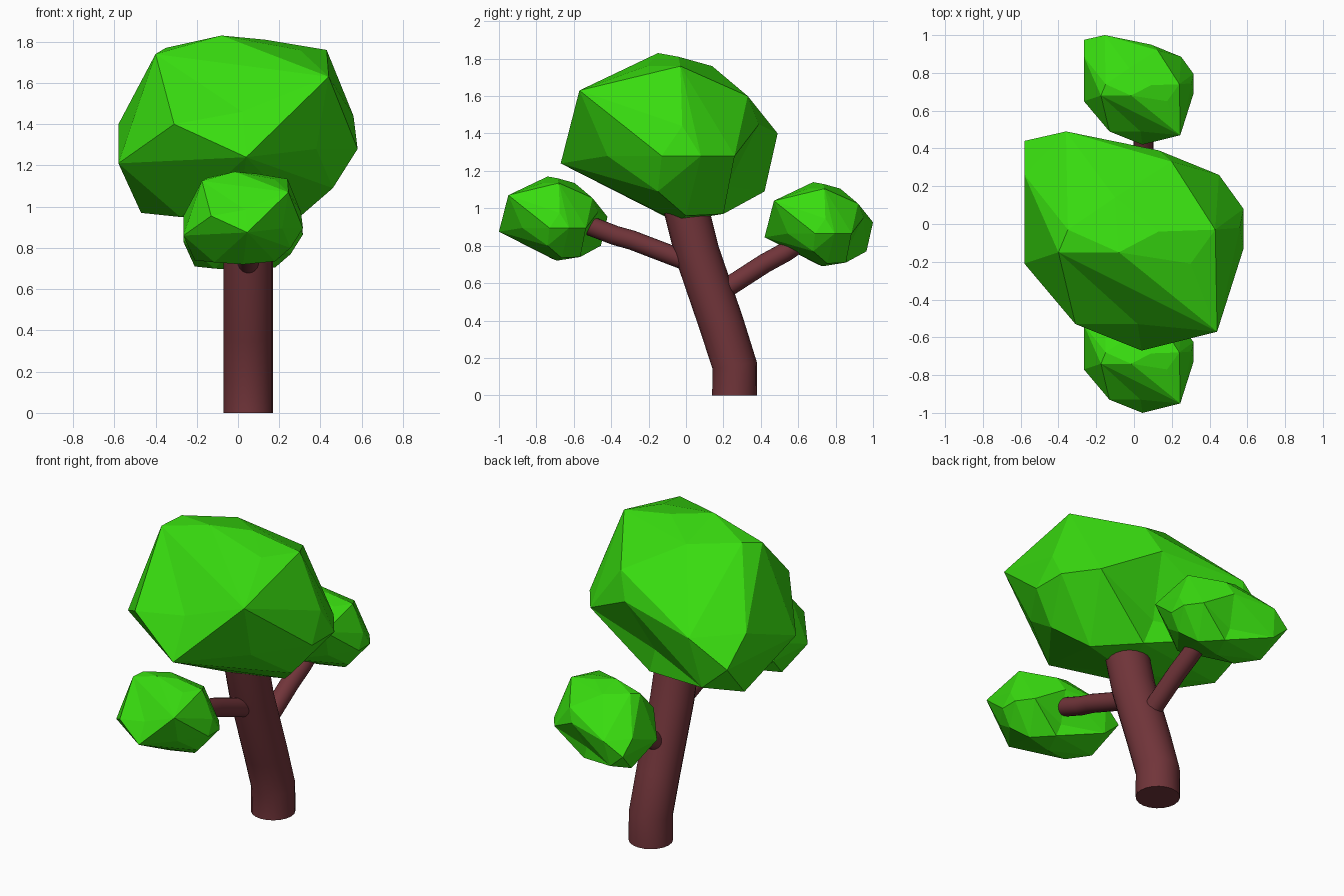
import bpy, bmesh
from mathutils import Vector

if "Cube" in bpy.data.objects:
    bpy.data.objects.remove(bpy.data.objects["Cube"])


def material(name, rgb):
    m = bpy.data.materials.new(name)
    m.diffuse_color = (*rgb, 1)
    m.use_nodes = True
    m.node_tree.nodes["Principled BSDF"].inputs["Base Color"].default_value = m.diffuse_color
    return m


LEAF = material("leaf_green", (0.04, 0.72, 0.005))
BARK = material("bark_brown", (0.165, 0.035, 0.042))


def limb(name, path, radius):
    """Round limb swept along (y, z) points in the plane x = 0.05."""
    cu = bpy.data.curves.new(name, 'CURVE')
    cu.dimensions = '3D'
    cu.bevel_depth = radius
    cu.bevel_resolution = 8
    cu.use_fill_caps = True
    sp = cu.splines.new('POLY')
    sp.points.add(len(path) - 1)
    for p, (y, z) in zip(sp.points, path):
        p.co = (0.05, y, z, 1)
    cu.materials.append(BARK)
    ob = bpy.data.objects.new(name, cu)
    bpy.context.collection.objects.link(ob)
    bpy.ops.object.select_all(action='DESELECT')
    ob.select_set(True)
    bpy.context.view_layer.objects.active = ob
    bpy.ops.object.convert(target='MESH')
    bpy.ops.object.shade_smooth_by_angle()


# Trunk and the two side branches
limb("trunk", [(0.26, 0), (0.26, 0.16), (0.19, 0.38), (0.06, 0.76), (0.0, 1.0)], 0.12)
limb("front_branch", [(0.05, 0.70), (-0.29, 0.83), (-0.38, 0.855), (-0.6, 0.94)], 0.052)
limb("back_branch", [(0.18, 0.55), (0.42, 0.705), (0.53, 0.765), (0.64, 0.84)], 0.052)

# Faceted crown: hull of its corner points
CROWN = [
    (-0.08, -0.15, 1.83), (0.13, -0.04, 1.81), (-0.35, -0.03, 1.77), (-0.40, -0.15, 1.74),
    (0.43, -0.03, 1.76), (0.30, -0.21, 1.76), (-0.1, 0.14, 1.76), (0.2, 0.33, 1.60),
    (0.44, -0.57, 1.63), (0.04, -0.67, 1.24), (-0.31, -0.53, 1.40), (-0.58, -0.21, 1.21),
    (-0.58, 0.26, 1.40), (-0.58, 0.44, 1.25), (-0.36, 0.49, 1.40), (0.13, 0.39, 1.45),
    (0.45, 0.26, 1.28), (0.58, 0.08, 1.28), (0.58, -0.13, 1.28), (0.56, -0.02, 1.44),
    (0.38, -0.42, 1.28), (0.46, -0.15, 1.09), (0.31, 0.0, 0.96), (0.0, -0.05, 0.93),
    (-0.47, 0.12, 0.97), (-0.28, -0.1, 0.95), (-0.4, 0.42, 1.09), (0.1, 0.2, 0.97),
]
# Hollows: the nearest edge is split and pulled to each point
HOLLOWS = [(0.02, -0.53, 1.46), (0.05, 0.22, 1.12)]

bm = bmesh.new()
for p in CROWN:
    bm.verts.new(p)
bm.verts.ensure_lookup_table()
bmesh.ops.convex_hull(bm, input=list(bm.verts), use_existing_faces=False)
for v in list(bm.verts):
    if len(v.link_faces) == 0:
        bm.verts.remove(v)
for h in map(Vector, HOLLOWS):
    edge = min(bm.edges, key=lambda e: ((e.verts[0].co + e.verts[1].co) / 2 - h).length)
    ends = list(edge.verts)
    mid = bmesh.utils.edge_split(edge, ends[0], 0.5)[1]
    for f in list(mid.link_faces):
        tip = [v for v in f.verts if v != mid and v not in ends][0]
        bmesh.utils.face_split(f, mid, tip)
    mid.co = h
bmesh.ops.recalc_face_normals(bm, faces=list(bm.faces))
crown_mesh = bpy.data.meshes.new("foliage")
bm.to_mesh(crown_mesh)
bm.free()
crown_mesh.materials.append(LEAF)

# Main crown and two half-size copies on the branches
for name, loc, s in [("crown", (0, 0, 0), 1),
                     ("front_foliage", (0.025, -0.665, 0.255), 0.5),
                     ("back_foliage", (0.025, 0.755, 0.225), 0.5)]:
    ob = bpy.data.objects.new(name, crown_mesh)
    ob.location = loc
    ob.scale = (s, s, s)
    bpy.context.collection.objects.link(ob)
